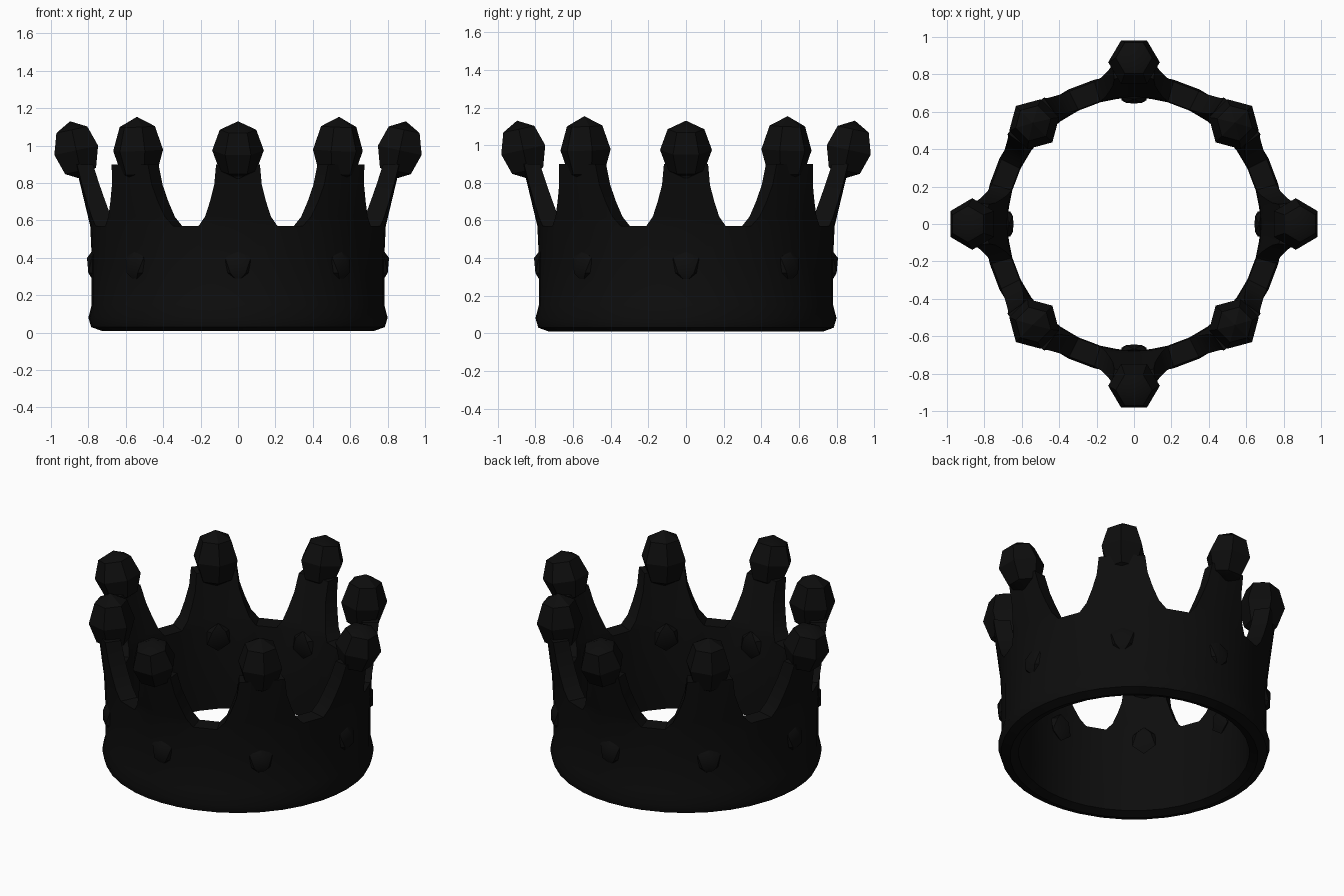
import bpy, bmesh
from math import sin, cos, radians
from mathutils import Matrix, Vector

if "Cube" in bpy.data.objects:
    bpy.data.objects.remove(bpy.data.objects["Cube"])

black = bpy.data.materials.new("black")
black.use_nodes = True
COLOUR = (0.004, 0.004, 0.004, 1)
black.diffuse_color = COLOUR
black.node_tree.nodes["Principled BSDF"].inputs["Base Color"].default_value = COLOUR


def finish(bm, name, angle):
    bmesh.ops.recalc_face_normals(bm, faces=bm.faces)
    mesh = bpy.data.meshes.new(name)
    bm.to_mesh(mesh)
    bm.free()
    mesh.materials.append(black)
    ob = bpy.data.objects.new(name, mesh)
    bpy.context.collection.objects.link(ob)
    bpy.ops.object.select_all(action='DESELECT')
    ob.select_set(True)
    bpy.context.view_layer.objects.active = ob
    bpy.ops.object.shade_smooth_by_angle(angle=radians(angle))
    return ob


def polar(r, deg, z):
    return Vector((r * cos(radians(deg)), r * sin(radians(deg)), z))


def is_diagonal(i):
    return i % 2 == 1


def half_angle(i):
    return 19 if is_diagonal(i) else 15.5


# Band and spikes: a lathed closed profile, with tapering tiers on its top
PROFILE = [(0.68, 0.03), (0.73, 0.01), (0.785, 0.03), (0.80, 0.08), (0.782, 0.15),
           (0.782, 0.40), (0.79, 0.57), (0.68, 0.57), (0.675, 0.15)]
OUT, IN = 6, 7
STEPS = (-1, -0.5, 0, 0.5, 1)
TIERS = [(0.62, 0.82), (0.70, 0.68), (0.79, 0.56), (0.90, 0.50)]

bm = bmesh.new()
columns = []
for i in range(8):
    for s in STEPS:
        a = i * 45 + s * half_angle(i)
        columns.append([bm.verts.new(polar(r, a, z)) for r, z in PROFILE])
for c, col in enumerate(columns):
    nxt = columns[(c + 1) % len(columns)]
    under_spike = c % len(STEPS) != len(STEPS) - 1
    for k in range(len(PROFILE)):
        if k == OUT and under_spike:
            continue
        m = (k + 1) % len(PROFILE)
        bm.faces.new((col[k], nxt[k], nxt[m], col[m]))

for i in range(8):
    low = [(c[OUT], c[IN]) for c in columns[i * 5:i * 5 + 5]]
    for z, scale in TIERS:
        lean = (z - 0.57) * (0.12 if is_diagonal(i) else 0.24)
        r_out = 0.79 + lean
        r_in = 0.68 + lean * 1.3
        high = []
        for s in STEPS:
            a = i * 45 + s * half_angle(i) * scale
            high.append((bm.verts.new(polar(r_out, a, z)), bm.verts.new(polar(r_in, a, z))))
        for j in range(4):
            for side in (0, 1):
                bm.faces.new((low[j][side], low[j + 1][side], high[j + 1][side], high[j][side]))
        for j in (0, 4):
            bm.faces.new((low[j][0], low[j][1], high[j][1], high[j][0]))
        low = high
    for j in range(4):
        bm.faces.new((low[j][0], low[j + 1][0], low[j + 1][1], low[j][1]))
finish(bm, "crown_band", 40)

# Faceted knobs on the spike tips
bm = bmesh.new()
for i in range(8):
    diag = is_diagonal(i)
    place = Matrix.Translation(polar(0.755 if diag else 0.865, i * 45, 0.975))
    turn = Matrix.Rotation(radians(i * 45), 4, 'Z')
    tilt = Matrix.Rotation(radians(3 if diag else 12), 4, 'Y')
    roll = Matrix.Rotation(radians(30 if diag else 0), 4, 'Z')
    size = Matrix.Diagonal((1, 1, 1.3 if diag else 1.15, 1))
    bmesh.ops.create_uvsphere(bm, u_segments=6, v_segments=4, radius=0.138,
                              matrix=place @ turn @ tilt @ roll @ size)
finish(bm, "spike_knobs", 30)

# Low studs around the band, outside and inside
bm = bmesh.new()
for i in range(8):
    for r, z, depth in ((0.77, 0.36, 0.042), (0.67, 0.50, 0.03)):
        mat = (Matrix.Translation(polar(r, i * 45, z)) @ Matrix.Rotation(radians(i * 45), 4, 'Z')
               @ Matrix.Diagonal((depth, 0.08, 0.09, 1)))
        bmesh.ops.create_icosphere(bm, subdivisions=1, radius=1, matrix=mat)
finish(bm, "band_studs", 30)
